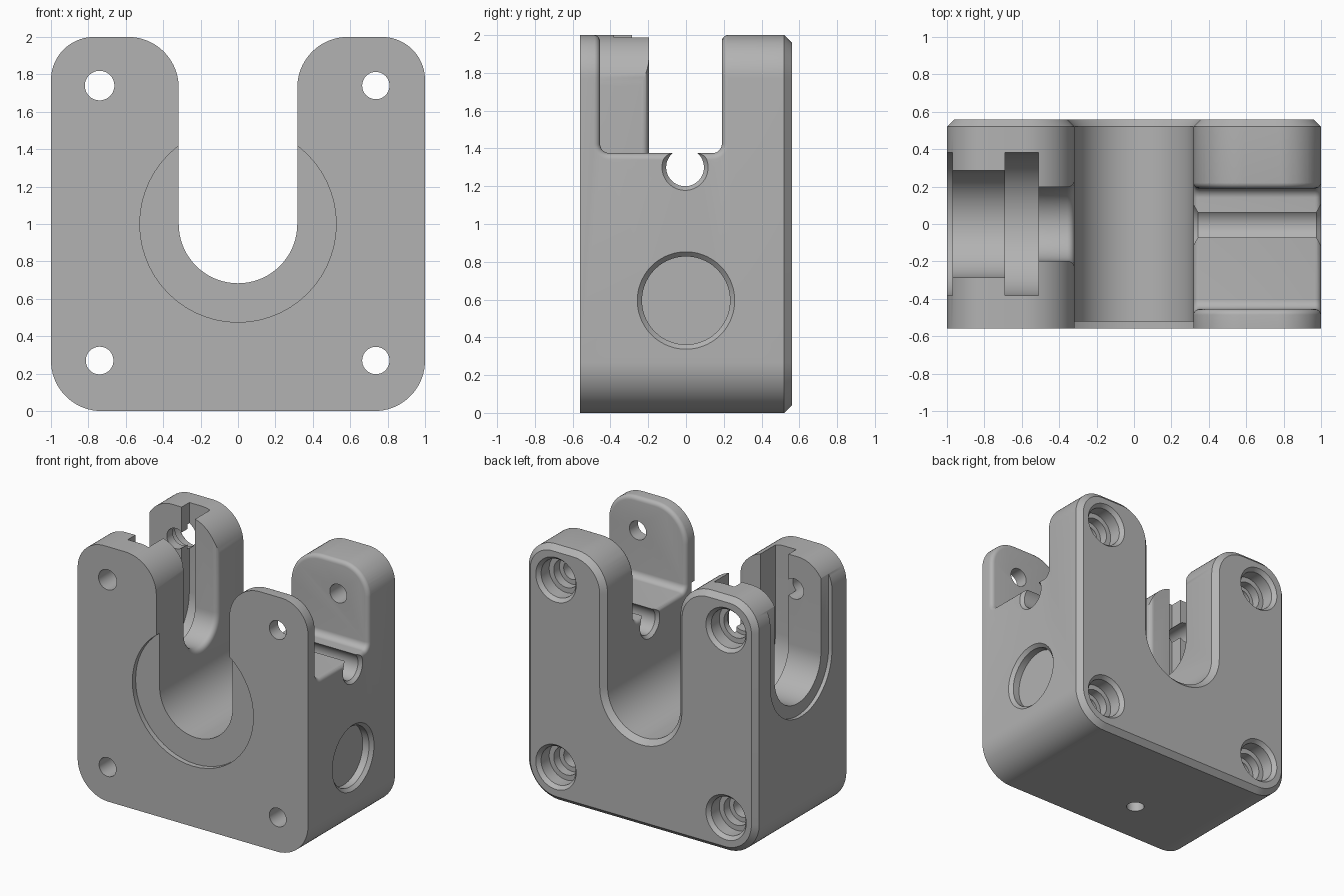
import bpy, bmesh, math
from mathutils import Vector

old = bpy.data.objects.get("Cube")
if old:
    bpy.data.objects.remove(old, do_unlink=True)

grey = bpy.data.materials.new("mid grey")
grey.use_nodes = True
grey.diffuse_color = (0.45, 0.45, 0.45, 1)
grey.node_tree.nodes["Principled BSDF"].inputs["Base Color"].default_value = (0.45, 0.45, 0.45, 1)


def rounded(corners, segs=14):
    """Right-angled outline; each corner is (u, v, radius)."""
    pts = []
    for i, (u, v, r) in enumerate(corners):
        p = Vector((u, v))
        a = (Vector(corners[i - 1][:2]) - p).normalized()
        b = (Vector(corners[(i + 1) % len(corners)][:2]) - p).normalized()
        if r <= 0:
            pts.append(p)
            continue
        c = p + (a + b) * r
        for k in range(segs + 1):
            t = math.pi / 2 * k / segs
            pts.append(c - b * r * math.cos(t) - a * r * math.sin(t))
    return pts


def circle(u, v, r, n=56):
    return [Vector((u + r * math.cos(2 * math.pi * k / n),
                    v + r * math.sin(2 * math.pi * k / n))) for k in range(n)]


def slot(lo, hi, floor, r, grow=0):
    """Open-topped slot section with rounded floor corners."""
    return rounded([(lo - grow, floor - grow, r + grow), (hi + grow, floor - grow, r + grow),
                    (hi + grow, 2.2, 0), (lo - grow, 2.2, 0)])


def loft(name, axis, sections):
    """Closed solid through (position, outline) sections along an axis."""
    place = {"x": lambda p, q: (p, q.x, q.y),
             "y": lambda p, q: (q.x, p, q.y),
             "z": lambda p, q: (q.x, q.y, p)}[axis]
    bm = bmesh.new()
    rings = [[bm.verts.new(place(p, q)) for q in pts] for p, pts in sections]
    n = len(rings[0])
    for a, b in zip(rings, rings[1:]):
        for i in range(n):
            j = (i + 1) % n
            bm.faces.new((a[i], a[j], b[j], b[i]))
    bm.faces.new(rings[0])
    bm.faces.new(rings[-1])
    bmesh.ops.remove_doubles(bm, verts=bm.verts, dist=1e-5)
    bmesh.ops.recalc_face_normals(bm, faces=bm.faces)
    mesh = bpy.data.meshes.new(name)
    bm.to_mesh(mesh)
    bm.free()
    obj = bpy.data.objects.new(name, mesh)
    bpy.context.collection.objects.link(obj)
    return obj


def bore(name, axis, u, v, steps):
    return loft(name, axis, [(p, circle(u, v, r)) for p, r in steps])


def cut(target, tool):
    tool.hide_render = True
    mod = target.modifiers.new("cut", "BOOLEAN")
    mod.operation, mod.solver, mod.object = "DIFFERENCE", "EXACT", tool
    bpy.context.view_layer.objects.active = target
    bpy.ops.object.modifier_apply(modifier=mod.name)
    bpy.data.objects.remove(tool, do_unlink=True)


def flare(radius, steps=5):
    """Depth and growth pairs of a rounded rim, from inside to surface."""
    angles = [math.pi / 2 * k / steps for k in range(steps + 1)]
    return [(radius * math.sin(t), radius * (1 - math.cos(t))) for t in angles]


# Main block with U channel and chamfered back edge
U, FLOOR, D = 0.317, 0.683, 0.56


def block(o):
    right = [(1 - o, o, .27 - o), (1 - o, 2 - o, .23 - o),
             (U + o, 2 - o, .27 - o), (U + o, FLOOR - o, U + o)]
    left = [(-x, z, r) for x, z, r in reversed(right)]
    return rounded(right + left, 18)


body = loft("bracket_body", "y", [(-D, block(0)), (D - .04, block(0)), (D, block(.04))])

# Shallow round seat around the channel on the front
cut(body, bore("front_seat", "y", 0, 1.0, [(-.7, .525), (-.52, .525)]))

# Stepped keyway in the left-hand arm, all steps concentric
ZC = 1.3
for x0, x1, r in [(-1.1, -.97, .382), (-1.05, -.69, .287), (-.69, -.51, .382)]:
    cut(body, loft("keyway_step", "x", [(x, slot(-r, r, ZC - r, r)) for x in (x0, x1)]))
neck = [(-.6, 0)] + [(-U - .04 + d, g) for d, g in flare(.04)] + [(-.25, .04)]
cut(body, loft("keyway_neck", "x", [(x, slot(-.197, .197, ZC - .197, .197, g)) for x, g in neck]))

# Wide slot across the other arm, with rounded rims
RIM, Y0, Y1 = .033, -.455, .19
ends = [(U + RIM - d, g) for d, g in reversed(flare(RIM))] + [(1 - RIM + d, g) for d, g in flare(RIM)]
ends = [(.25, RIM)] + ends + [(1.1, RIM)]
cut(body, loft("arm_slot", "x", [(x, slot(Y0, Y1, 1.375, .05, g)) for x, g in ends]))


# Rounded rim over the tops of both slot walls
def arm(o):
    return rounded([(U + o, 1.2, 0), (1 - o, 1.2, 0), (1 - o, 2 - o, .23 - o), (U + o, 2 - o, .27 - o)])


rim_box = [Vector(p) for p in ((.2, 1.735), (1.2, 1.735), (1.2, 2.2), (.2, 2.2))]
for face, way in ((Y1, 1), (Y0, -1)):
    ring = loft("rim_cutter", "y", [(face - way * .01, rim_box), (face + way * RIM, rim_box)])
    wall = [(face - way * .05, arm(RIM))]
    wall += [(face + way * (RIM - d), arm(g - .0005)) for d, g in reversed(flare(RIM))]
    wall.append((face + way * .1, arm(-.0005)))
    cut(ring, loft("wall_core", "y", wall))
    cut(body, ring)

# Cross hole under the wide slot, with softened mouths
cut(body, bore("cross_hole", "x", -.005, ZC,
               [(.25, .122), (U, .122), (U + .025, .1), (.975, .1), (1, .122), (1.1, .122)]))

# Round pocket on the side
cut(body, bore("side_pocket", "x", 0, .595, [(.92, .233), (.975, .233), (1, .258), (1.1, .258)]))

# Four screw holes, stepped from the back
for x, z, r in ((-.74, 1.74, .079), (.737, 1.74, .073), (-.74, .27, .074), (.737, .27, .073)):
    cut(body, bore("screw_hole", "y", x, z,
                   [(-.7, r), (.36, r), (.36, .11), (.43, .11), (.43, .15),
                    (.53, .15), (.56, .175), (.6, .175)]))

# Small blind hole underneath
cut(body, bore("base_hole", "z", -.18, -.2, [(-.1, .065), (.25, .065)]))

# Material and shading
body.data.materials.clear()
body.data.materials.append(grey)
for f in body.data.polygons:
    f.material_index = 0
bpy.ops.object.select_all(action="DESELECT")
body.select_set(True)
bpy.context.view_layer.objects.active = body
bpy.ops.object.shade_smooth_by_angle(angle=math.radians(30))
